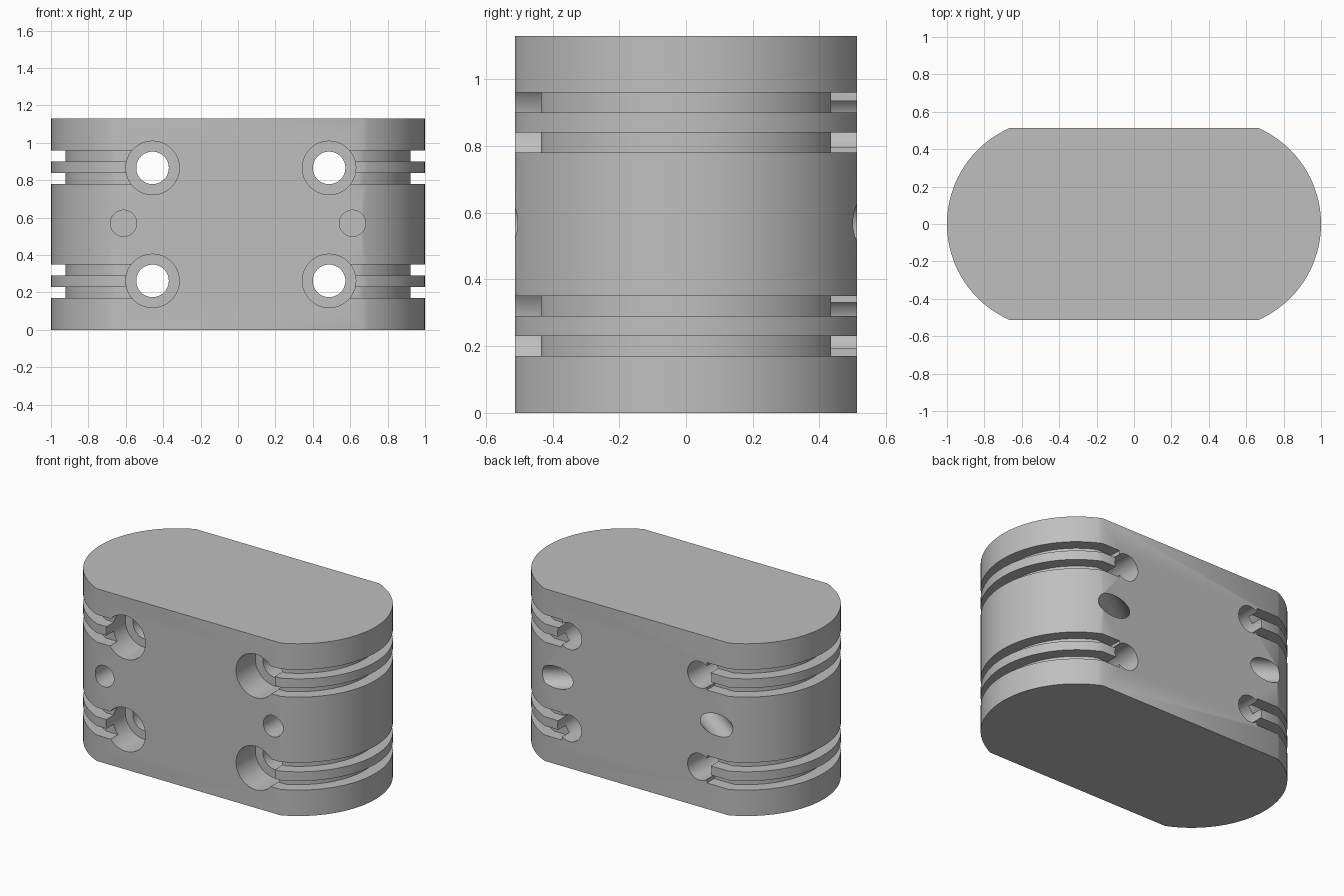
import bpy, bmesh, math
from mathutils import Vector

if "Cube" in bpy.data.objects:
    bpy.data.objects.remove(bpy.data.objects["Cube"], do_unlink=True)

HEIGHT, HALF_Y = 1.13, 0.512
ARC_X, ARC_R = 0.44, 0.56          # centre and radius of the rounded ends
GROOVE = 0.077                     # groove depth
END_X = {1: 0.54, -1: 0.51}        # where grooves stop, inside the bolt holes


def end_arc(radius, half_y, steps=40):
    """Points of the +x rounded end, from front to back."""
    a = math.asin(half_y / radius)
    angles = [-a + 2 * a * i / steps for i in range(steps + 1)]
    return [(ARC_X + radius * math.cos(t), radius * math.sin(t)) for t in angles]


def add_object(name, bm):
    bmesh.ops.recalc_face_normals(bm, faces=bm.faces)
    mesh = bpy.data.meshes.new(name)
    bm.to_mesh(mesh)
    bm.free()
    obj = bpy.data.objects.new(name, mesh)
    bpy.context.collection.objects.link(obj)
    return obj


def prism(name, outline, z0, z1):
    bm = bmesh.new()
    face = bm.faces.new([bm.verts.new((x, y, z0)) for x, y in outline])
    top = bmesh.ops.extrude_face_region(bm, geom=[face])["geom"]
    verts = [v for v in top if isinstance(v, bmesh.types.BMVert)]
    bmesh.ops.translate(bm, vec=(0, 0, z1 - z0), verts=verts)
    return add_object(name, bm)


def drill(name, start, end, radius):
    start, end = Vector(start), Vector(end)
    axis = end - start
    bm = bmesh.new()
    bmesh.ops.create_cone(bm, cap_ends=True, segments=48, radius1=radius,
                          radius2=radius, depth=axis.length)
    obj = add_object(name, bm)
    obj.rotation_mode = 'QUATERNION'
    obj.rotation_quaternion = axis.to_track_quat('Z', 'Y')
    obj.location = (start + end) / 2
    return obj


# Solid block with two rounded ends
right = end_arc(ARC_R, HALF_Y)
block = prism("clamp_block", right + [(-x, -y) for x, y in right], 0, HEIGHT)
cutters = []

# Paired grooves around each end, running into the bolt holes
floor = end_arc(ARC_R - GROOVE, HALF_Y - GROOVE)
for side in (1, -1):
    e = END_X[side]
    inner = HALF_Y - GROOVE
    outline = ([(e, -0.7), (1.2, -0.7), (1.2, 0.7), (e, 0.7), (e, inner)]
               + floor[::-1] + [(e, -inner)])
    outline = [(side * x, y) for x, y in outline]
    for z in (0.17, 0.29, 0.78, 0.90):
        cutters.append(prism("groove_cutter", outline, z, z + 0.06))

# Counterbored bolt holes, from front to back
for x in (-0.457, 0.487):
    for z in (0.262, 0.866):
        cutters.append(drill("bolt_cutter", (x, -0.8, z), (x, 0.8, z), 0.087))
        cutters.append(drill("counterbore_cutter", (x, -0.8, z),
                             (x, 0.2 - HALF_Y, z), 0.143))

# Straight pin holes at the front and slanted ones at the back
slant = math.radians(54)
for side in (1, -1):
    cutters.append(drill("pin_cutter", (side * 0.612, -0.8, 0.57),
                         (side * 0.612, -0.12, 0.57), 0.07))
    mouth = Vector((side * 0.585, HALF_Y, 0.57))
    out = Vector((side * math.sin(slant), math.cos(slant), 0))
    cutters.append(drill("slant_cutter", mouth + out * 0.4, mouth - out * 0.4, 0.072))

# Cut everything out of the block
bpy.context.view_layer.objects.active = block
block.select_set(True)
for cutter in cutters:
    cutter.hide_render = True
    mod = block.modifiers.new("cut", 'BOOLEAN')
    mod.operation, mod.solver, mod.object = 'DIFFERENCE', 'EXACT', cutter
    bpy.ops.object.modifier_apply(modifier=mod.name)
for cutter in cutters:
    bpy.data.objects.remove(cutter, do_unlink=True)

# Plain grey finish
grey = bpy.data.materials.new("plain_grey")
grey.use_nodes = True
color = (0.52, 0.52, 0.52, 1)
grey.diffuse_color = color
grey.node_tree.nodes["Principled BSDF"].inputs["Base Color"].default_value = color
block.data.materials.clear()
block.data.materials.append(grey)
bpy.ops.object.shade_smooth_by_angle(angle=math.radians(30))
